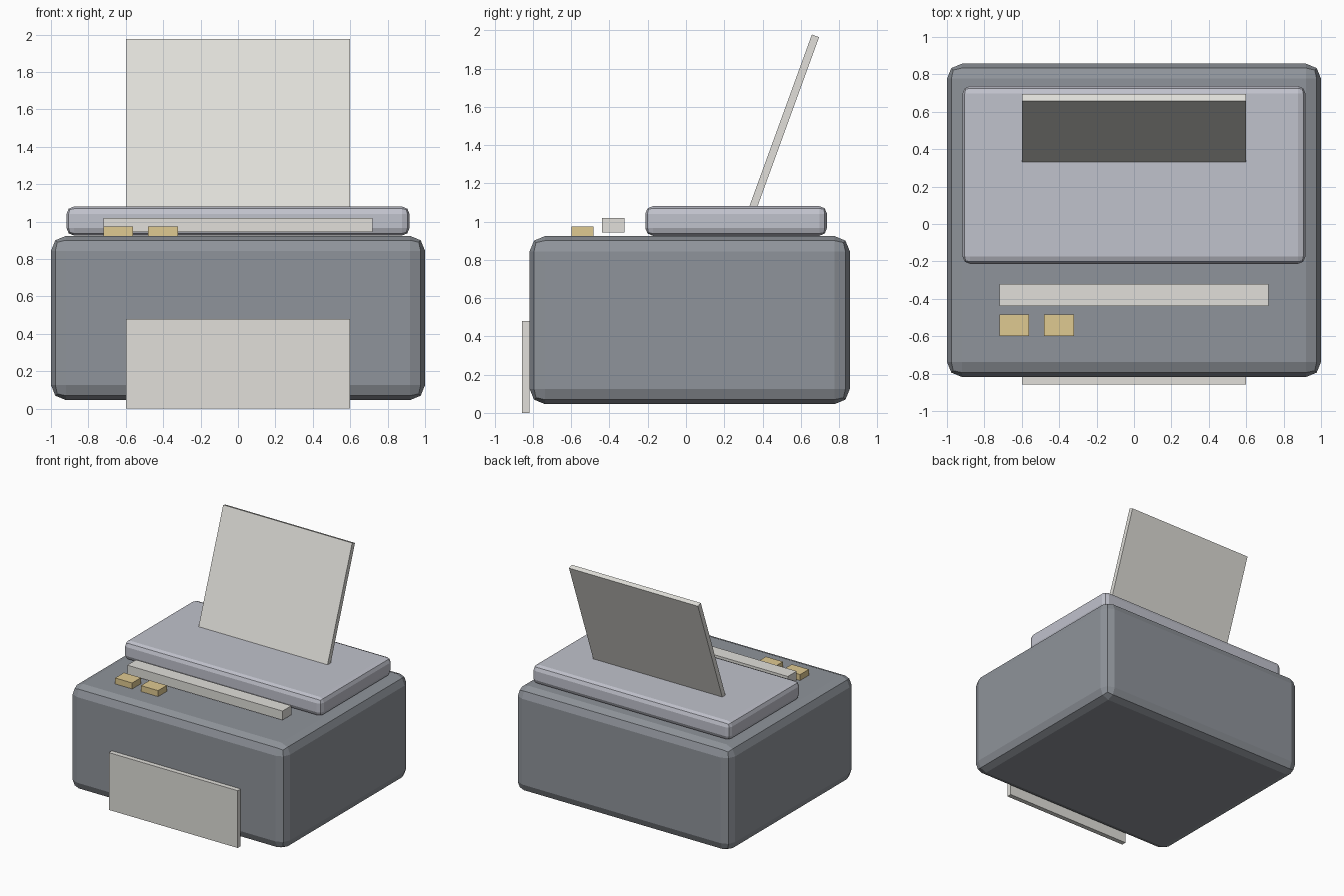
import bpy
from math import radians, sin, cos
from mathutils import Vector

default = bpy.data.objects.get("Cube")
if default:
    bpy.data.objects.remove(default, do_unlink=True)


def make_material(name, rgb):
    mat = bpy.data.materials.new(name)
    mat.use_nodes = True
    mat.diffuse_color = (*rgb, 1)
    mat.node_tree.nodes["Principled BSDF"].inputs["Base Color"].default_value = (*rgb, 1)
    return mat


slate = make_material("slate grey", (0.275, 0.295, 0.325))
silver = make_material("silver grey", (0.53, 0.54, 0.605))
paper = make_material("paper white", (0.75, 0.74, 0.70))
tan = make_material("button tan", (0.74, 0.585, 0.285))


def box(name, low, high, mat, bevel=0, segments=2):
    """Flat-shaded box between two corners, optionally with rounded edges."""
    low, high = Vector(low), Vector(high)
    bpy.ops.mesh.primitive_cube_add(size=1, location=(low + high) / 2)
    obj = bpy.context.object
    obj.name = name
    obj.scale = high - low
    bpy.ops.object.transform_apply(location=False, rotation=False, scale=True)
    obj.data.materials.append(mat)
    if bevel:
        mod = obj.modifiers.new("rounded edges", "BEVEL")
        mod.width = bevel
        mod.segments = segments
    return obj


# Housing and scanner lid
box("housing", (-1, -0.818, 0.046), (1, 0.857, 0.924), slate, 0.08)
box("lid", (-0.917, -0.213, 0.926), (0.917, 0.737, 1.081), silver, 0.04)

# Control strip and two buttons
box("control_strip", (-0.72, -0.438, 0.944), (0.72, -0.321, 1.02), paper)
for i, x in enumerate((-0.72, -0.48)):
    box(f"button_{i + 1}", (x, -0.599, 0.915), (x + 0.158, -0.483, 0.974), tan)

# Printed sheet hanging at the front
box("output_sheet", (-0.598, -0.858, 0), (0.598, -0.818, 0.48), paper)

# Sheet leaning back out of the lid
tilt = radians(20)
sheet = box("feed_sheet", (-0.598, -0.02, -0.5), (0.598, 0.02, 0.5), paper)
sheet.rotation_euler.x = -tilt
sheet.location = (0, 0.677 - 0.5 * sin(tilt), 1.971 - 0.5 * cos(tilt))
